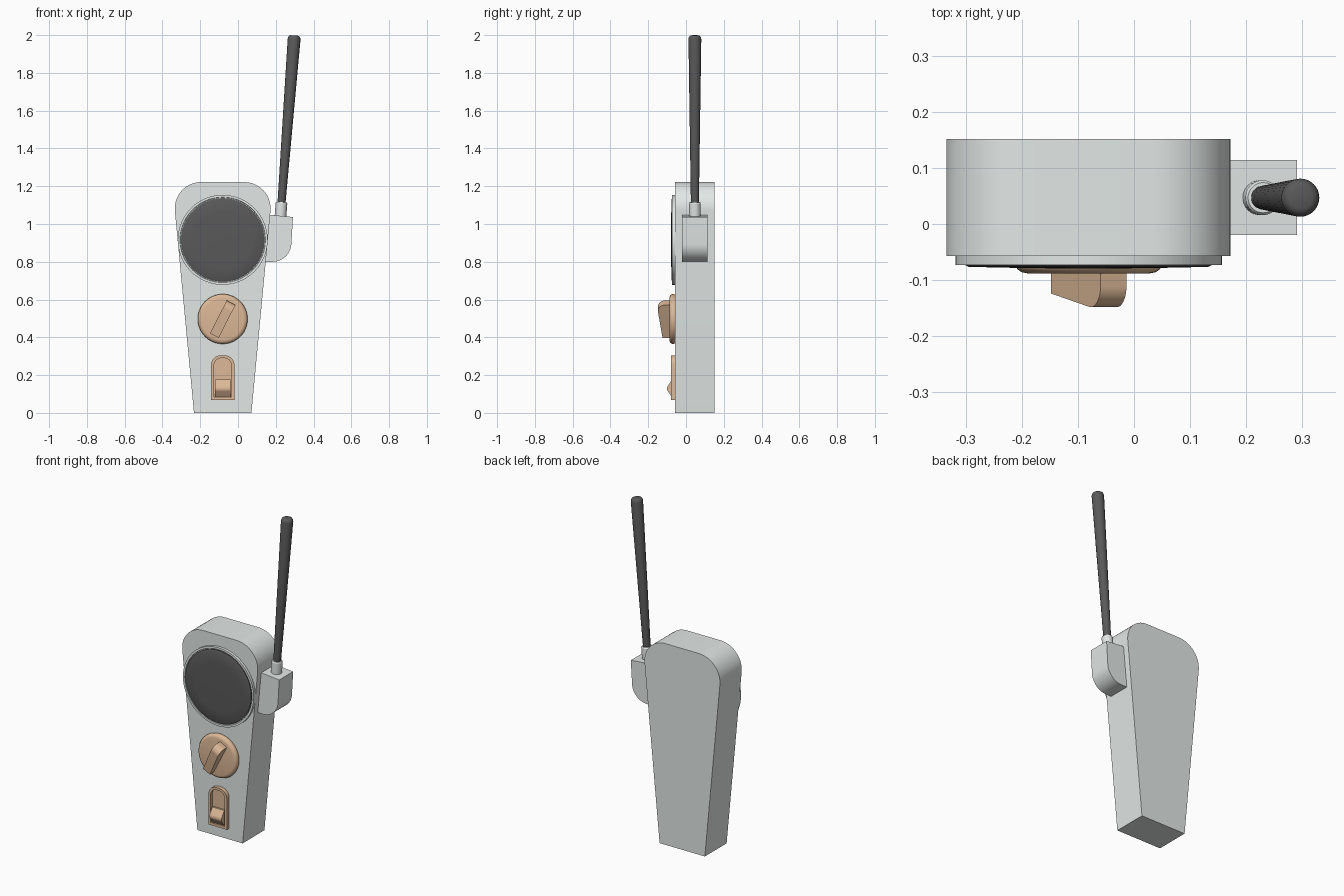
import bpy
from math import radians, pi, cos, sin, tan
from mathutils import Matrix, Vector

if "Cube" in bpy.data.objects:
    bpy.data.objects.remove(bpy.data.objects["Cube"])

# Local x, y, z -> world x, z, -y : profiles are drawn on the front plane, z is depth forward
FRONT = Matrix.Rotation(radians(90), 4, 'X')
CX = -0.081


def material(name, color):
    m = bpy.data.materials.new(name)
    m.diffuse_color = (*color, 1)
    m.use_nodes = True
    m.node_tree.nodes["Principled BSDF"].inputs["Base Color"].default_value = m.diffuse_color
    return m


SHELL = material("pale_shell", (0.76, 0.81, 0.79))
DARK = material("dark_rubber", (0.10, 0.10, 0.10))
TAN = material("tan_plastic", (0.72, 0.48, 0.31))


def fillet(points, steps=10):
    """Round the corners of a 2D polygon of (x, y[, radius])."""
    out = []
    n = len(points)
    for i, p in enumerate(points):
        c = Vector(p[:2])
        if len(p) < 3:
            out.append(c)
            continue
        a = (Vector(points[i - 1][:2]) - c).normalized()
        b = (Vector(points[(i + 1) % n][:2]) - c).normalized()
        half = a.angle(b) / 2
        centre = c + (a + b).normalized() * p[2] / sin(half)
        start = c + a * p[2] / tan(half) - centre
        end = c + b * p[2] / tan(half) - centre
        turn = start.angle(end)
        for k in range(steps + 1):
            t = k / steps
            out.append(centre + (start * sin((1 - t) * turn) + end * sin(t * turn)) / sin(turn))
    return out


def loft(name, loops, matrix, mat):
    """Join equal-length loops of 3D points with side faces and cap both ends."""
    n = len(loops[0])
    verts = [v for loop in loops for v in loop]
    faces = [tuple(range(n))[::-1], tuple(range(len(verts) - n, len(verts)))]
    for j in range(len(loops) - 1):
        for i in range(n):
            k = (i + 1) % n
            faces.append((j * n + i, j * n + k, (j + 1) * n + k, (j + 1) * n + i))
    import bmesh
    me = bpy.data.meshes.new(name)
    me.from_pydata(verts, [], faces)
    bm = bmesh.new()
    bm.from_mesh(me)
    bmesh.ops.recalc_face_normals(bm, faces=bm.faces)
    bm.to_mesh(me)
    bm.free()
    me.materials.append(mat)
    ob = bpy.data.objects.new(name, me)
    ob.matrix_world = matrix
    bpy.context.collection.objects.link(ob)
    bpy.ops.object.select_all(action='DESELECT')
    ob.select_set(True)
    bpy.context.view_layer.objects.active = ob
    bpy.ops.object.shade_smooth_by_angle(angle=radians(32))
    return ob


def prism(name, points, h0, h1, matrix, mat):
    return loft(name, [[(p[0], p[1], h) for p in points] for h in (h0, h1)], matrix, mat)


def lathe(name, profile, matrix, mat, n=64):
    loops = [[(r * cos(2 * pi * i / n), r * sin(2 * pi * i / n), h) for i in range(n)]
             for r, h in profile]
    return loft(name, loops, matrix, mat)


def side_prism(name, points, half, matrix, mat):
    """Profile of (up, depth) extruded across the width."""
    return loft(name, [[(x, p[0], p[1]) for p in points] for x in (-half, half)], matrix, mat)


def at(x, z):
    return Matrix.Translation((x, 0, z)) @ FRONT


# Tapered body with rounded shoulders
body = fillet([(-0.152, 0), (0.152, 0), (0.2675, 1.222, 0.14), (-0.2675, 1.222, 0.14)], 14)
prism("body", body, -0.152, 0.057, at(CX, 0), SHELL)

# Speaker: pale ring and dark, slightly domed cover
lathe("speaker_ring", [(0.238, 0.05), (0.238, 0.073), (0.226, 0.073), (0.224, 0.066)],
      at(CX, 0.916), SHELL, 72)
lathe("speaker_cover", [(0.221, 0.06), (0.221, 0.073), (0.214, 0.0765), (0.15, 0.078),
                        (0.08, 0.079), (0.02, 0.0795)], at(CX, 0.916), DARK, 72)

# Dial with slanted grip
lathe("dial", [(0.126, 0.05), (0.132, 0.065), (0.1315, 0.073), (0.127, 0.081),
               (0.12, 0.086), (0.11, 0.088)], at(CX, 0.497), TAN)
grip = fillet([(-0.098, 0.08), (-0.098, 0.124), (0.098, 0.155, 0.038), (0.098, 0.08)])
side_prism("dial_grip", grip, 0.026, at(CX, 0.496) @ Matrix.Rotation(radians(-27), 4, 'Z'), TAN)


# Switch plate with recess, and its rocker
def arch(w, z0, z1, r):
    return fillet([(-w, z0), (w, z0), (w, z1, r), (-w, z1, r)], 8)


outer, inner = arch(0.062, 0.067, 0.305, 0.052), arch(0.047, 0.083, 0.29, 0.04)
loft("switch_plate", [[(p.x, p.y, h) for p in pts] for pts, h in
                      ((outer, 0.05), (outer, 0.08), (inner, 0.08), (inner, 0.063))],
     at(CX, 0), TAN)
rocker = fillet([(0.084, 0.06), (0.084, 0.074), (0.128, 0.106, 0.026), (0.176, 0.074), (0.176, 0.06)])
side_prism("switch_rocker", rocker, 0.04, at(CX, 0), TAN)

# Antenna bracket on the right side
bracket = fillet([(0.13, 0.80), (0.277, 0.80, 0.10), (0.291, 1.037), (0.15, 1.05)], 12)
prism("antenna_bracket", bracket, -0.114, 0.02, FRONT, SHELL)

# Leaning antenna and its collar
lean = Matrix.Translation((0.224, 0.047, 1.03)) @ Matrix.Rotation(radians(4.4), 4, 'Y')
lathe("antenna_collar", [(0.031, 0), (0.031, 0.08), (0.027, 0.086)], lean, SHELL, 32)
lathe("antenna", [(0.021, 0.07), (0.034, 0.952), (0.032, 0.961), (0.027, 0.968), (0.02, 0.971)],
      lean, DARK, 32)
